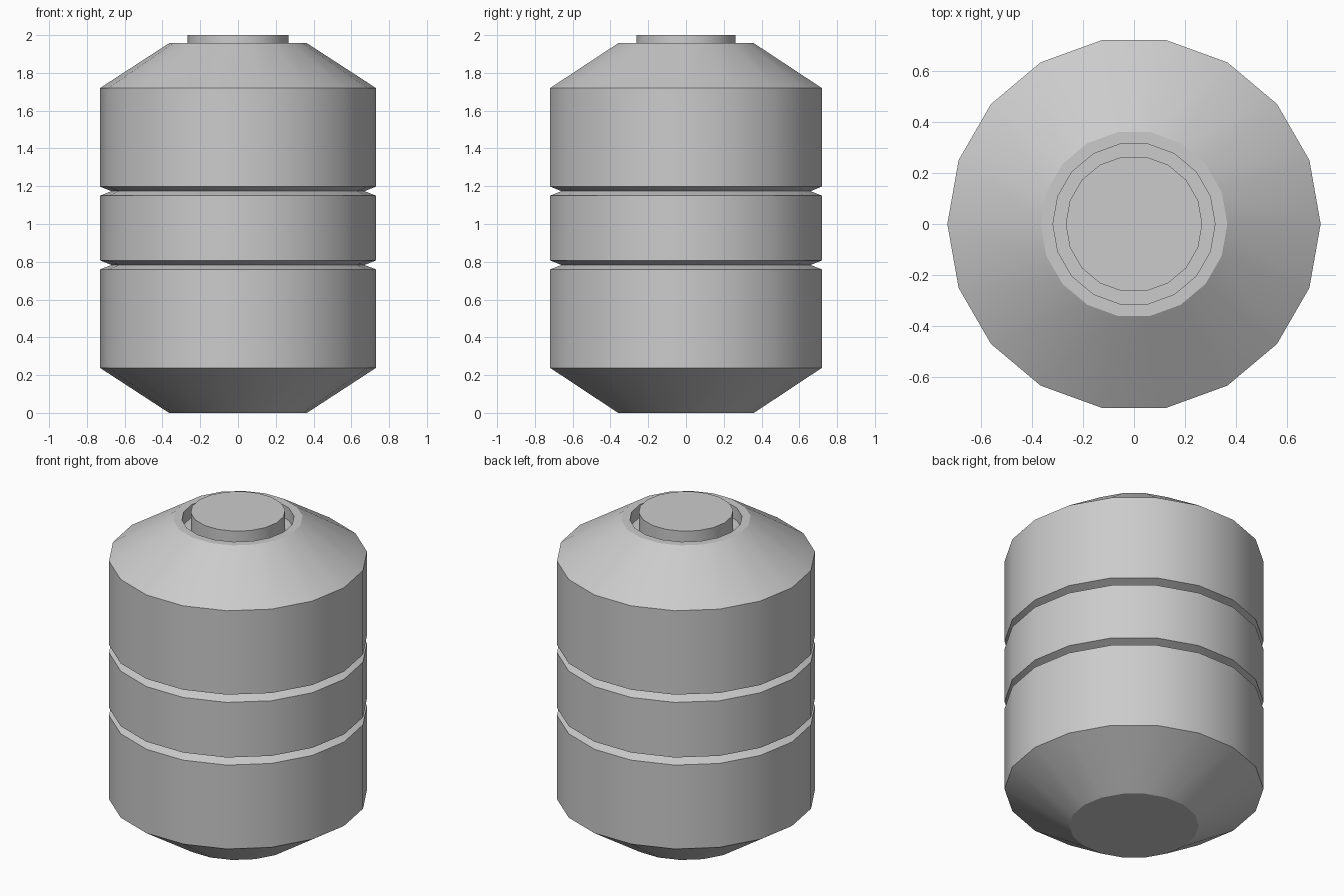
import bpy, bmesh, math

if "Cube" in bpy.data.objects:
    bpy.data.objects.remove(bpy.data.objects["Cube"])

SIDES = 18


def lathe(name, profile):
    """Revolve (radius, z) points around z, capping both open ends."""
    bm = bmesh.new()
    rings = [[bm.verts.new((r * math.cos(2 * math.pi * i / SIDES),
                            r * math.sin(2 * math.pi * i / SIDES), z))
              for i in range(SIDES)] for r, z in profile]
    for a, b in zip(rings, rings[1:]):
        for i in range(SIDES):
            j = (i + 1) % SIDES
            bm.faces.new((a[i], a[j], b[j], b[i]))
    bm.faces.new(rings[0][::-1])
    bm.faces.new(rings[-1])
    mesh = bpy.data.meshes.new(name)
    bm.to_mesh(mesh)
    bm.free()
    obj = bpy.data.objects.new(name, mesh)
    bpy.context.collection.objects.link(obj)
    bpy.ops.object.select_all(action='DESELECT')
    obj.select_set(True)
    bpy.context.view_layer.objects.active = obj
    bpy.ops.object.shade_smooth_by_angle(angle=math.radians(30))
    return obj


R, GROOVE = 0.73, 0.67

# Canister: lower cone, grooved wall, upper cone, rim, slot and raised cap
lathe("canister_body", [
    (0.365, 0), (R, 0.238),
    (R, 0.76), (GROOVE, 0.783), (R, 0.807),
    (R, 1.15), (GROOVE, 1.174), (R, 1.198),
    (R, 1.72), (0.365, 1.957),
    (0.317, 1.957), (0.317, 1.88),
    (0.267, 1.88), (0.267, 2.0),
])
